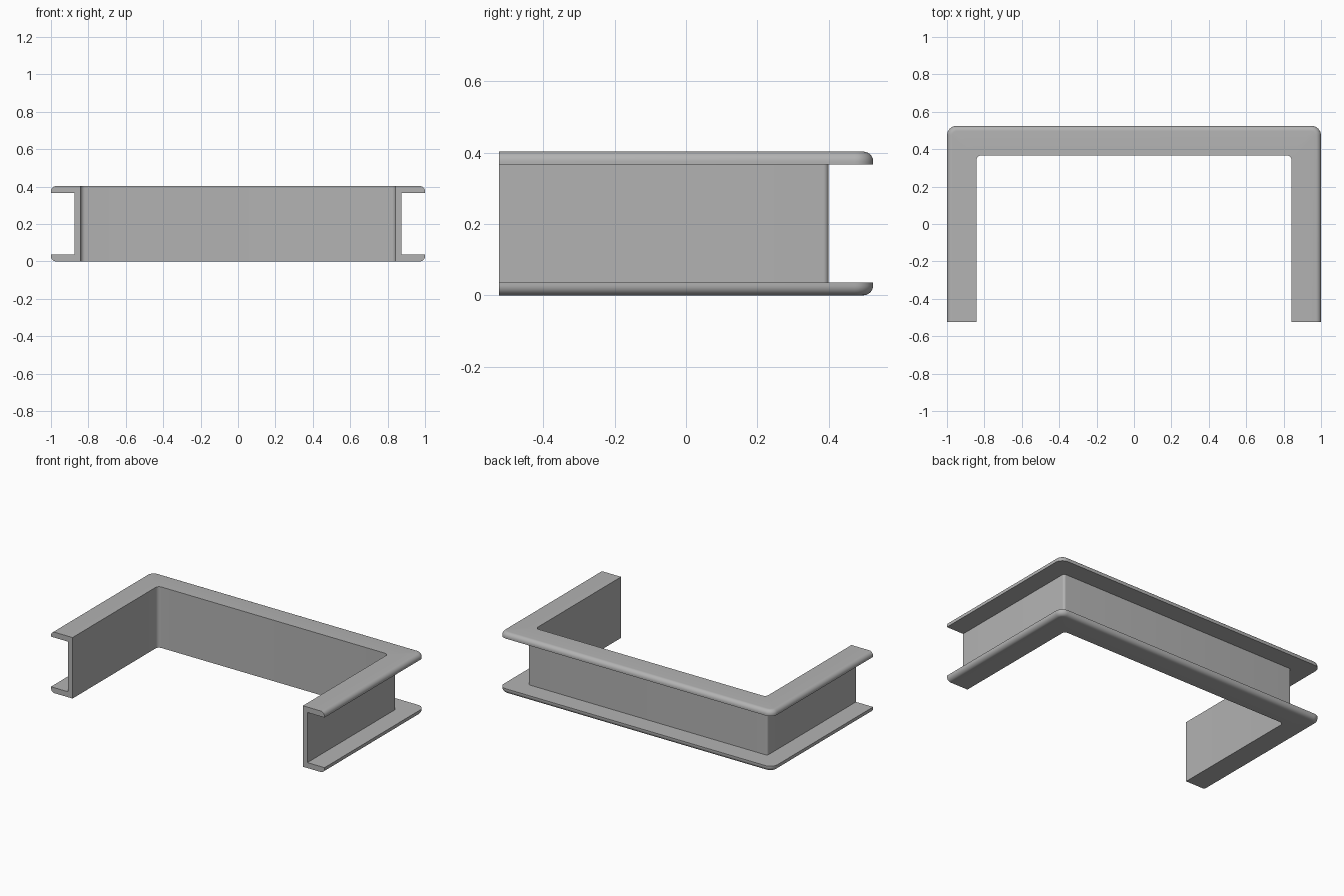
import bpy, bmesh, math

if "Cube" in bpy.data.objects:
    bpy.data.objects.remove(bpy.data.objects["Cube"])

HX, HY, H = 1.0, 0.525, 0.403      # half width, half depth, height
DEPTH, WEB, FLANGE = 0.158, 0.033, 0.036
FILLET, CORNER = 0.028, 0.052      # long edge rounding, outer corner radius
SEG = 8

# C-shaped half section: (inset from outside, height, corner radius)
half = [(DEPTH, H, 0.025)]
for i in range(SEG + 1):
    a = math.pi / 2 * i / SEG
    d = FILLET * (1 - math.sin(a))
    half.append((FILLET - FILLET * math.sin(a), H - FILLET + FILLET * math.cos(a), CORNER - d))
# order the rounding from the flat top out to the rim
half = [half[0]] + half[1:]
half += [(0.0, H - FLANGE, CORNER), (DEPTH - WEB, H - FLANGE, 0.015)]
section = half + [(d, H - z, r) for d, z, r in reversed(half)]


def u_path(d, r):
    """U-shaped plan line at inset d with both rear corners rounded."""
    x, y = HX - d, HY - d
    right = [(x, -HY)]
    for i in range(SEG + 1):
        a = math.pi / 2 * i / SEG
        right.append((x - r + r * math.cos(a), y - r + r * math.sin(a)))
    return right + [(-px, py) for px, py in reversed(right)]


# Sweep the section round the U
bm = bmesh.new()
rails = [[bm.verts.new((x, y, z)) for x, y in u_path(d, r)] for d, z, r in section]
n = len(rails)
for k in range(n):
    a, b = rails[k], rails[(k + 1) % n]
    for j in range(len(a) - 1):
        bm.faces.new((a[j], a[j + 1], b[j + 1], b[j]))
# Flat cut ends
bm.faces.new([rail[0] for rail in rails])
bm.faces.new([rail[-1] for rail in reversed(rails)])
bmesh.ops.recalc_face_normals(bm, faces=bm.faces)

mesh = bpy.data.meshes.new("channel_frame")
bm.to_mesh(mesh)
bm.free()
frame = bpy.data.objects.new("channel_frame", mesh)
bpy.context.collection.objects.link(frame)

grey = bpy.data.materials.new("plain grey")
grey.diffuse_color = (0.45, 0.45, 0.45, 1)
grey.use_nodes = True
grey.node_tree.nodes["Principled BSDF"].inputs["Base Color"].default_value = grey.diffuse_color
mesh.materials.append(grey)

bpy.context.view_layer.objects.active = frame
frame.select_set(True)
bpy.ops.object.shade_smooth_by_angle(angle=math.radians(30))
